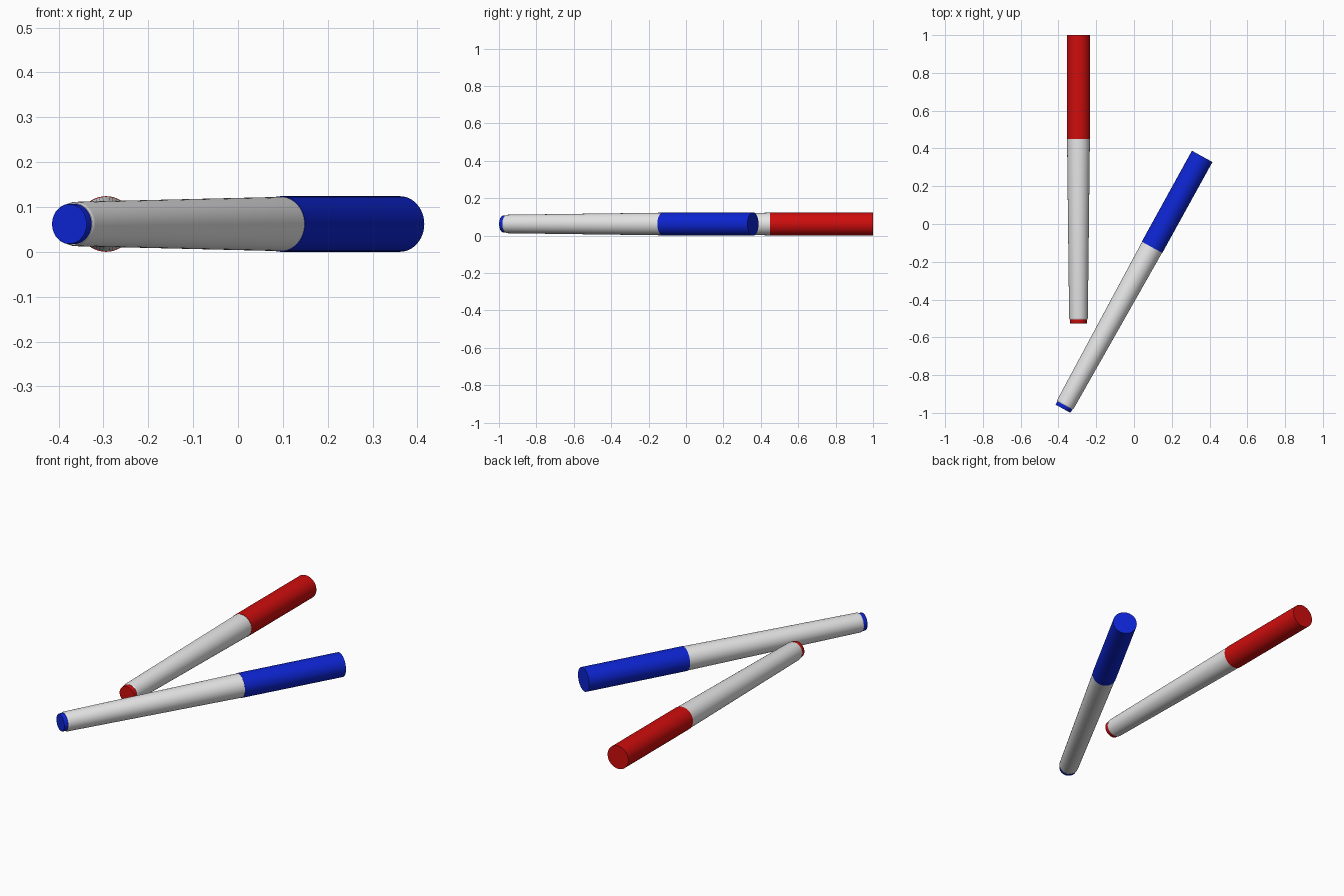
import bpy, bmesh, math
from mathutils import Matrix, Vector

if "Cube" in bpy.data.objects:
    bpy.data.objects.remove(bpy.data.objects["Cube"])

SIDES = 48
R = 0.062          # cap radius, also the axis height


def material(name, rgb):
    m = bpy.data.materials.new(name)
    m.diffuse_color = (*rgb, 1)
    m.use_nodes = True
    m.node_tree.nodes["Principled BSDF"].inputs["Base Color"].default_value = m.diffuse_color
    return m


white = material("white plastic", (0.80, 0.80, 0.80))
red = material("red plastic", (0.62, 0.004, 0.004))
blue = material("blue plastic", (0.004, 0.018, 0.65))


def lathe(name, profile, mat, matrix):
    """Closed solid turned around the local Z axis from (radius, height) points."""
    bm = bmesh.new()
    rings = []
    for r, h in profile:
        rings.append([bm.verts.new((r * math.cos(2 * math.pi * i / SIDES),
                                    r * math.sin(2 * math.pi * i / SIDES), h))
                      for i in range(SIDES)])
    for a, b in zip(rings, rings[1:]):
        for i in range(SIDES):
            j = (i + 1) % SIDES
            bm.faces.new((a[i], a[j], b[j], b[i]))
    bm.faces.new(rings[0][::-1])
    bm.faces.new(rings[-1])
    bmesh.ops.recalc_face_normals(bm, faces=bm.faces)
    mesh = bpy.data.meshes.new(name)
    bm.to_mesh(mesh)
    bm.free()
    mesh.materials.append(mat)
    ob = bpy.data.objects.new(name, mesh)
    bpy.context.collection.objects.link(ob)
    ob.matrix_world = matrix
    bpy.ops.object.select_all(action='DESELECT')
    ob.select_set(True)
    bpy.context.view_layer.objects.active = ob
    bpy.ops.object.shade_smooth_by_angle(angle=math.radians(30))


def marker(label, mat, tail, head):
    tail, head = Vector(tail), Vector(head)
    axis = head - tail
    m = Matrix.Translation(tail) @ axis.to_track_quat('Z', 'Y').to_matrix().to_4x4()
    length = axis.length
    # coloured plug at the narrow end
    lathe(label + "_end_plug", [(0.044, 0), (0.045, 0.002), (0.045, 0.024)], mat, m)
    # tapered white barrel
    lathe(label + "_barrel", [(0.0465, 0.021), (0.0485, 0.024), (0.0495, 0.03),
                              (0.0605, 0.977)], white, m)
    # straight cap
    lathe(label + "_cap", [(R, 0.976), (R, length)], mat, m)


marker("red_marker", red, (-0.294, -0.527, R), (-0.294, 1.0, R))
marker("blue_marker", blue, (-0.376, -0.978, R), (0.361, 0.358, R))
